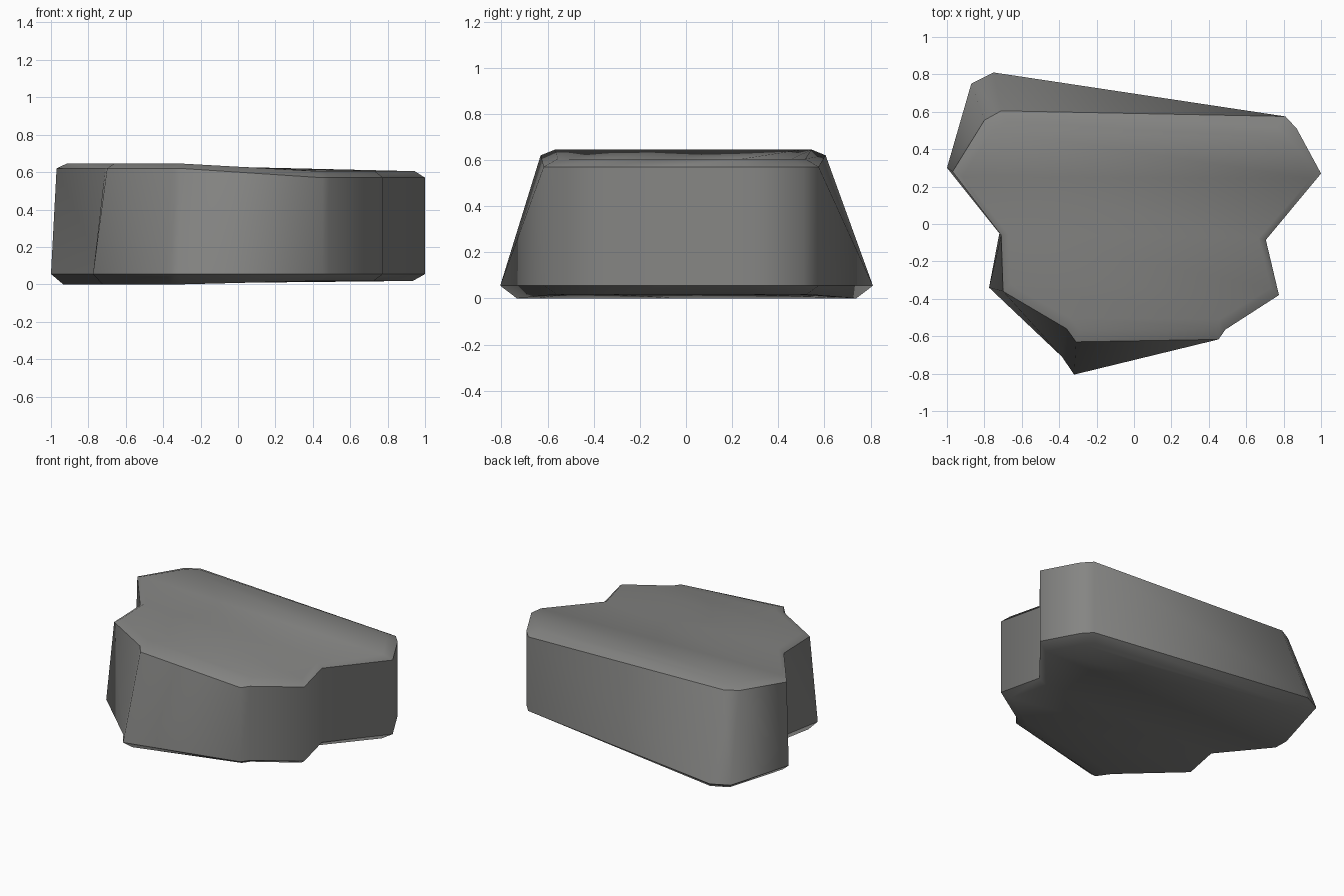
import bpy, bmesh

if "Cube" in bpy.data.objects:
    bpy.data.objects.remove(bpy.data.objects["Cube"])

# Outline pairs (left point, right point) from back to front
RIGHT = [(0.81, 0.575), (0.87, 0.51), (1.0, 0.27), (0.705, -0.085),
         (0.775, -0.38), (0.488, -0.565), (0.452, -0.617)]
LEFT_TOP = [(-0.71, 0.605), (-0.80, 0.555), (-0.97, 0.28), (-0.71, -0.06),
            (-0.70, -0.36), (-0.36, -0.56), (-0.31, -0.63)]
LEFT_LOW = [(-0.75, 0.81), (-0.87, 0.75), (-1.0, 0.30), (-0.72, -0.05),
            (-0.775, -0.34), (-0.385, -0.71), (-0.32, -0.805)]


def ring(bm, left, z_left, z_right, sx=1.0, sy=1.0):
    """Closed loop: down the left side, back up the right side."""
    pts = [(x, y, z_left) for x, y in left]
    pts += [(x, y, z_right) for x, y in reversed(RIGHT)]
    return [bm.verts.new((x * sx, y * sy, z)) for x, y, z in pts]


def cap(bm, loop):
    """Close a loop with strips running from left to right."""
    n = len(loop)
    for i in range(n // 2 - 1):
        bm.faces.new((loop[i], loop[i + 1], loop[n - 2 - i], loop[n - 1 - i]))


# Rock body: chamfered base, leaning walls, chamfered sloping top
bm = bmesh.new()
rings = [ring(bm, LEFT_LOW, 0.0, 0.018, 0.935, 0.91),
         ring(bm, LEFT_LOW, 0.055, 0.055),
         ring(bm, LEFT_TOP, 0.62, 0.57),
         ring(bm, LEFT_TOP, 0.645, 0.605, 0.945, 0.90)]
for a, b in zip(rings, rings[1:]):
    for i in range(len(a)):
        j = (i + 1) % len(a)
        if j == 0 or i < 5:   # twisted faces split from the low left to the top right
            bm.faces.new((a[i], a[j], b[i]))
            bm.faces.new((a[j], b[j], b[i]))
        else:
            bm.faces.new((a[i], a[j], b[j]))
            bm.faces.new((a[i], b[j], b[i]))
cap(bm, rings[0])
cap(bm, rings[-1])
bmesh.ops.recalc_face_normals(bm, faces=bm.faces)

# Smooth shading everywhere, crisp only along the two rims
for f in bm.faces:
    f.smooth = True
for rim in rings[1:3]:
    rim = set(rim)
    for e in bm.edges:
        if e.verts[0] in rim and e.verts[1] in rim:
            e.smooth = False

mesh = bpy.data.meshes.new("rock")
bm.to_mesh(mesh)
bm.free()
rock = bpy.data.objects.new("rock", mesh)
bpy.context.collection.objects.link(rock)

# Single stone colour
stone = bpy.data.materials.new("grey stone")
stone.diffuse_color = (0.235, 0.235, 0.228, 1)
stone.use_nodes = True
stone.node_tree.nodes["Principled BSDF"].inputs["Base Color"].default_value = stone.diffuse_color
mesh.materials.append(stone)
